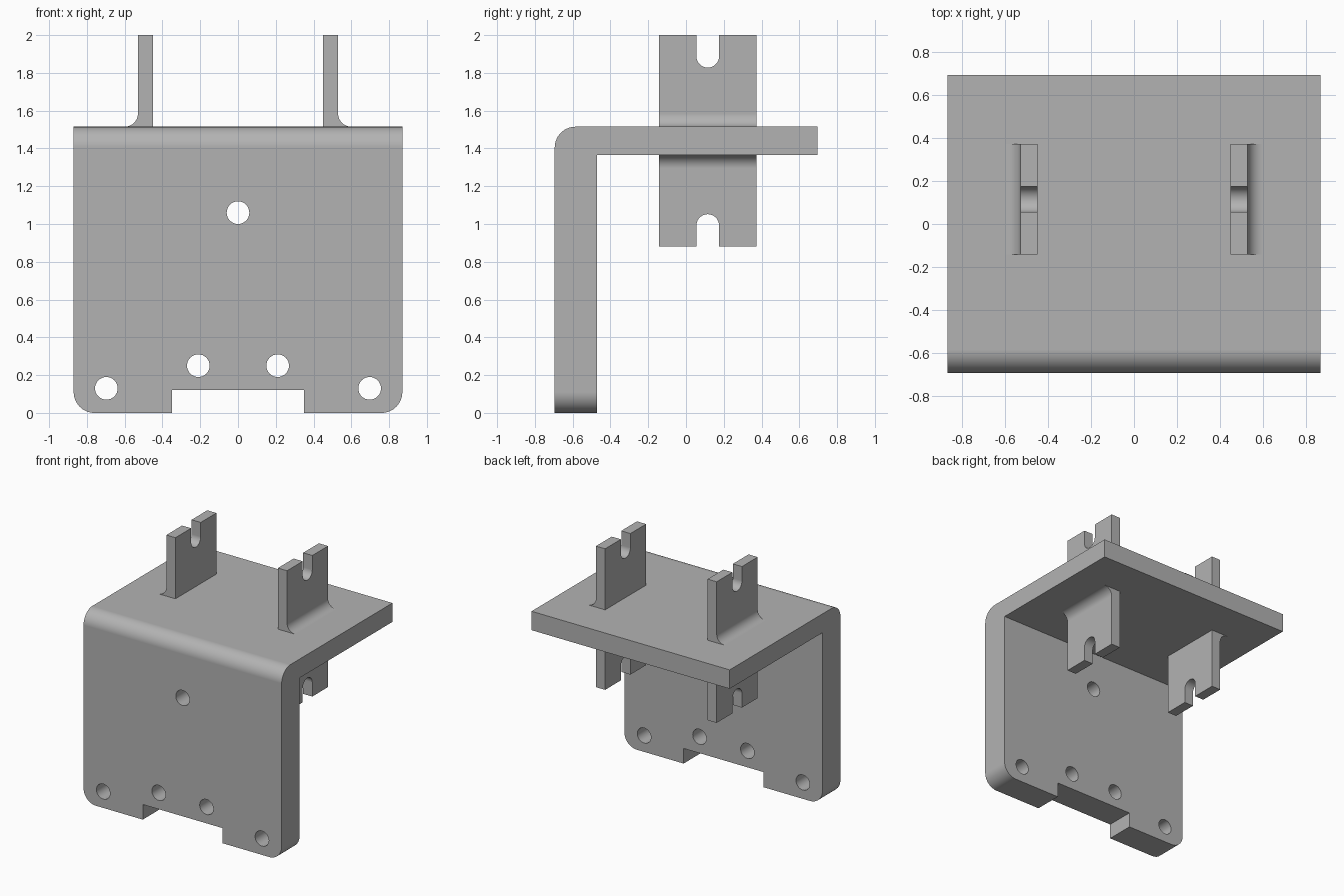
import bpy, bmesh, math
from mathutils import Vector

if "Cube" in bpy.data.objects:
    bpy.data.objects.remove(bpy.data.objects["Cube"], do_unlink=True)

steel = bpy.data.materials.new("plain grey")
steel.use_nodes = True
GREY = (0.45, 0.45, 0.45, 1)
steel.diffuse_color = GREY
steel.node_tree.nodes["Principled BSDF"].inputs["Base Color"].default_value = GREY

# Main dimensions
HALF_W, FRONT, BACK, INNER = 0.87, -0.695, 0.695, -0.47
TOP, UNDER = 1.515, 1.365
BEND, CORNER, HOLE = 0.11, 0.11, 0.06
TAB_IN, TAB_OUT, TAB_LOW, TAB_HIGH = 0.45, 0.53, 0.88, 2.0
TAB_Y, TAB_HALF, FILLET, SLOT = 0.115, 0.257, 0.07, 0.06


def arc(u, v, r, start, end, n=14):
    """Points along an arc, angles in degrees."""
    angles = [math.radians(start + (end - start) * i / n) for i in range(n + 1)]
    return [(u + r * math.cos(a), v + r * math.sin(a)) for a in angles]


def add_prism(bm, outline, axis, lo, hi):
    """Extrude a 2D outline along x (outline is y, z) or y (outline is x, z)."""
    def place(u, v):
        return Vector((lo, u, v)) if axis == "x" else Vector((u, lo, v))
    face = bm.faces.new([bm.verts.new(place(u, v)) for u, v in outline])
    moved = bmesh.ops.extrude_face_region(bm, geom=[face])["geom"]
    step = Vector((hi - lo, 0, 0)) if axis == "x" else Vector((0, hi - lo, 0))
    verts = [g for g in moved if isinstance(g, bmesh.types.BMVert)]
    bmesh.ops.translate(bm, verts=verts, vec=step)


def make_object(name, prisms):
    bm = bmesh.new()
    for prism in prisms:
        add_prism(bm, *prism)
    bmesh.ops.recalc_face_normals(bm, faces=bm.faces)
    mesh = bpy.data.meshes.new(name)
    bm.to_mesh(mesh)
    bm.free()
    mesh.materials.append(steel)
    obj = bpy.data.objects.new(name, mesh)
    bpy.context.collection.objects.link(obj)
    return obj


def cut_and_smooth(obj, prisms):
    """Subtract the prisms, then smooth the curved faces only."""
    cutter = make_object(obj.name + "_cutter", prisms)
    cutter.hide_render = True
    bpy.ops.object.select_all(action="DESELECT")
    bpy.context.view_layer.objects.active = obj
    obj.select_set(True)
    mod = obj.modifiers.new("cut", "BOOLEAN")
    mod.operation, mod.solver, mod.object = "DIFFERENCE", "EXACT", cutter
    bpy.ops.object.modifier_apply(modifier=mod.name)
    bpy.data.objects.remove(cutter, do_unlink=True)
    bpy.ops.object.shade_smooth_by_angle(angle=math.radians(30))
    weighted = obj.modifiers.new("even shading", "WEIGHTED_NORMAL")
    weighted.keep_sharp = True


# Bent bracket: L profile with a rounded outer bend
profile = [(FRONT, 0), (INNER, 0), (INNER, UNDER), (BACK, UNDER), (BACK, TOP)]
profile += arc(FRONT + BEND, TOP - BEND, BEND, 90, 180)
bracket = make_object("bent_bracket", [(profile, "x", -HALF_W, HALF_W)])

# Bolt holes, bottom notch and rounded lower corners
near, far = FRONT - 0.1, INNER + 0.1
cuts = []
for x, z in [(0, 1.06), (-0.21, 0.25), (0.21, 0.25), (-0.697, 0.13), (0.697, 0.13)]:
    cuts.append((arc(x, z, HOLE, 0, 360, 32)[:-1], "y", near, far))
cuts.append(([(-0.35, -0.1), (0.35, -0.1), (0.35, 0.12), (-0.35, 0.12)], "y", near, far))
for side in (-1, 1):
    curve = arc(HALF_W - CORNER, CORNER, CORNER, -90, 0)
    waste = curve + [(HALF_W + 0.1, CORNER), (HALF_W + 0.1, -0.1), (HALF_W - CORNER, -0.1)]
    cuts.append(([(side * x, z) for x, z in waste], "y", near, far))
cut_and_smooth(bracket, cuts)

# Slotted tabs passing through the shelf, filleted on their outer sides
tab = [(TAB_IN, TAB_LOW), (TAB_OUT, TAB_LOW)]
tab += arc(TAB_OUT + FILLET, UNDER - FILLET, FILLET, 180, 90)
tab += arc(TAB_OUT + FILLET, TOP + FILLET, FILLET, 270, 180)
tab += [(TAB_OUT, TAB_HIGH), (TAB_IN, TAB_HIGH)]
upper_slot = arc(TAB_Y, 1.888, SLOT, 180, 360)
upper_slot += [(TAB_Y + SLOT, TAB_HIGH + 0.1), (TAB_Y - SLOT, TAB_HIGH + 0.1)]
lower_slot = [(y, TAB_LOW + TAB_HIGH - z) for y, z in upper_slot]
for name, side in (("left_tab", 1), ("right_tab", -1)):
    outline = [(side * x, z) for x, z in tab]
    obj = make_object(name, [(outline, "y", TAB_Y - TAB_HALF, TAB_Y + TAB_HALF)])
    cut_and_smooth(obj, [(s, "x", side * 0.4, side * 0.7) for s in (upper_slot, lower_slot)])
